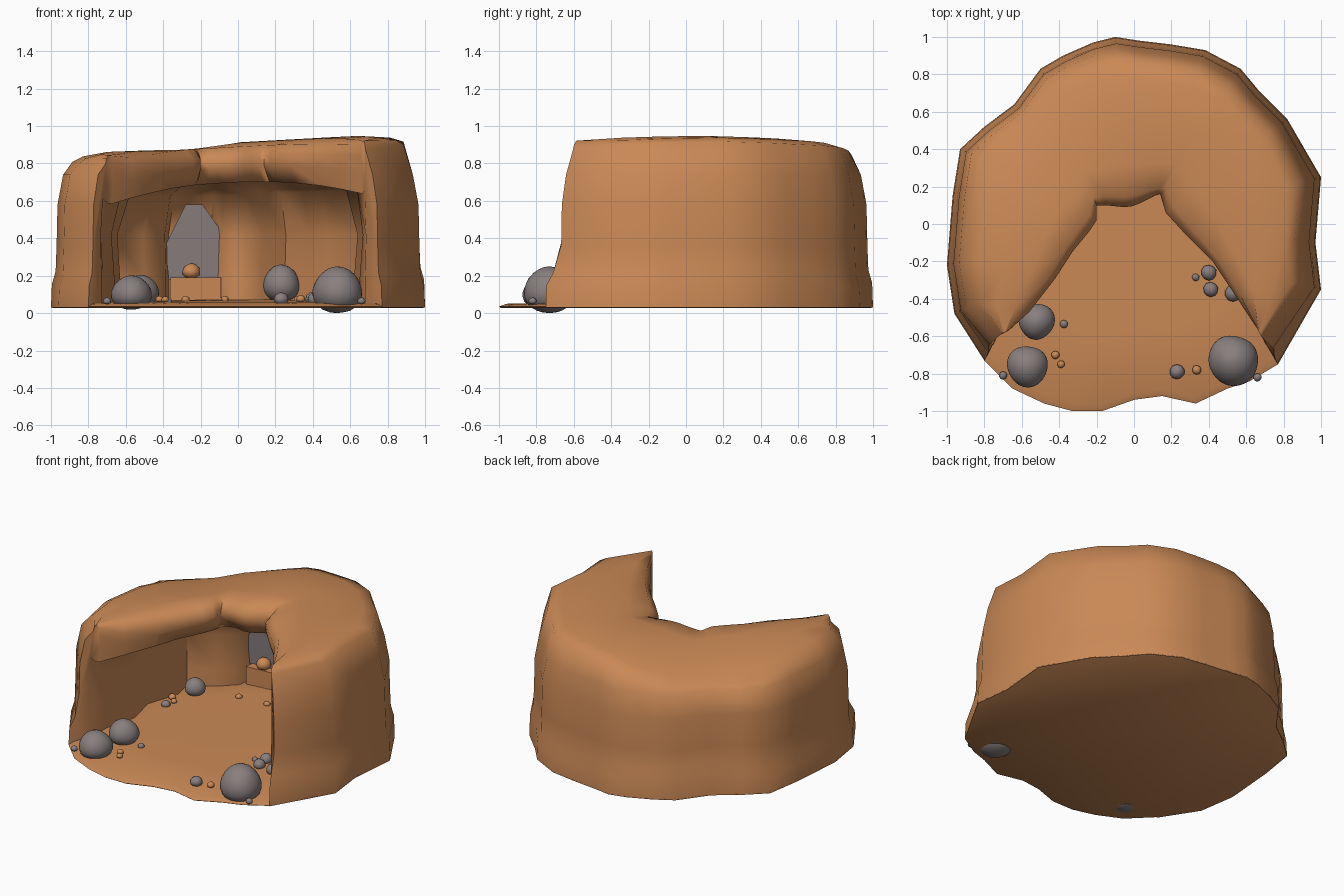
import bpy, bmesh, math, random
from mathutils import Vector

if "Cube" in bpy.data.objects:
    bpy.data.objects.remove(bpy.data.objects["Cube"])
random.seed(4)

def material(name, rgb):
    m = bpy.data.materials.new(name)
    m.diffuse_color = (*rgb, 1)
    m.use_nodes = True
    m.node_tree.nodes["Principled BSDF"].inputs["Base Color"].default_value = m.diffuse_color
    return m

CLAY = material("orange clay", (0.59, 0.25, 0.092))
STONE = material("grey stone", (0.25, 0.21, 0.21))

def make(name, verts, faces, mat, angle=40):
    me = bpy.data.meshes.new(name)
    me.from_pydata(verts, [], faces)
    bm = bmesh.new()
    bm.from_mesh(me)
    bmesh.ops.recalc_face_normals(bm, faces=bm.faces)
    bm.to_mesh(me)
    bm.free()
    me.materials.append(mat)
    ob = bpy.data.objects.new(name, me)
    bpy.context.collection.objects.link(ob)
    bpy.ops.object.select_all(action='DESELECT')
    ob.select_set(True)
    bpy.context.view_layer.objects.active = ob
    bpy.ops.object.shade_smooth_by_angle(angle=math.radians(angle))
    return ob

# Horseshoe stations, left arm to right arm: outer foot, roof edge, inner wall (x, y each)
STATIONS = [
    (-.80, -.73, -.67, -.57, -.73, -.60), (-.96, -.48, -.56, -.47, -.72, -.42),
    (-1.0, -.22, -.42, -.29, -.66, -.20), (-.97, .15, -.33, -.15, -.71, .02),
    (-.93, .40, -.24, -.04, -.63, .24), (-.80, .52, -.20, .02, -.66, .38),
    (-.64, .64, -.20, .06, -.50, .47), (-.50, .83, -.20, .10, -.385, .57),
    (-.38, .90, -.15, .10, -.37, .74), (-.22, .97, -.10, .095, -.14, .76),
    (-.10, 1.0, -.05, .09, -.085, .62), (.03, .98, -.01, .095, .05, .60),
    (.20, .96, .03, .11, .13, .65), (.38, .93, .07, .13, .25, .74),
    (.57, .83, .11, .15, .38, .60), (.67, .71, .14, .16, .48, .47),
    (.82, .56, .17, .06, .64, .38), (1.0, .25, .28, -.06, .62, .18),
    (.97, -.10, .42, -.20, .70, -.02), (1.0, -.35, .54, -.38, .65, -.33),
    (.77, -.75, .66, -.56, .68, -.60)]

# Outer wall: (height, inset scale)
OUTER = [(.03, 1), (.17, .995), (.24, .975), (.36, .97), (.58, .965), (.74, .935)]

def section(s, end):
    o, r, w = Vector(s[0:2]), Vector(s[2:4]), Vector(s[4:6])
    lip = random.uniform(-.04, .02)            # uneven foot ledge
    pts = []
    for z, k in OUTER:
        p = o * k
        if end:                                # arm ends lean back above the foot
            p.y += .06 * min(1, max(0, (z - .17) / .19))
        pts.append((*p, z + (lip if .1 < z < .3 else 0)))
    top = o * .885
    if end:
        top.y += .06
    zt = (.868 + .055 * top.x - .22 * max(0, -top.x) * max(0, top.y)
          - .05 * max(0, -top.y))              # roof sinks to the front and back left
    pts.append((*top, zt))
    zr = .885 + .06 * r.x - .05 * max(0, -r.y)
    for t, rise in ((.12, .024), (.4, .038), (.72, .03)):   # gently domed roof
        pts.append((*top.lerp(r, t), zt + (zr - zt) * t + rise))
    zu = .70 + .04 * r.x - .2 * r.x ** 2
    pts.append((*r.lerp(top, .07), zr + .005))
    pts.append((*r, zr - .05))                 # rounded roof edge
    pts.append((*r, (zr + zu) / 2 - .01))
    pts.append((*r.lerp(w, .08), zu))
    pts.append((*r.lerp(w, .5), zu + .005))    # underside
    pts.append((*r.lerp(w, .88), .635 + .03 * w.x))
    pts.append((*w.lerp(o, .05), .42))
    pts.append((*w, .18))
    pts.append((*w, .03))
    return pts

rings = [section(s, i in (0, len(STATIONS) - 1)) for i, s in enumerate(STATIONS)]
n = len(rings[0])
verts = [p for r in rings for p in r]
faces = [(i * n + j, i * n + (j + 1) % n, (i + 1) * n + (j + 1) % n, (i + 1) * n + j)
         for i in range(len(rings) - 1) for j in range(n)]
faces += [tuple(range(n)), tuple(range(len(verts) - n, len(verts)))]
make("cave_shell", verts, faces, CLAY, 70)

# Floor slab following the shell foot and an apron in front
APRON = [(.62, -.84), (.50, -.88), (.33, -.96), (.15, -.92), (0, -.94), (-.17, -1),
         (-.33, -1), (-.48, -.96), (-.65, -.88)]
outline = [s[:2] for s in STATIONS] + APRON
m = len(outline)
verts = []
for k, z in ((.99, .028), (1, .035), (.96, .05), (.6, .058)):
    verts += [(x * k, y * k, z + .015 * max(y, 0) * (z > .04)) for x, y in outline]
faces = [(l * m + i, l * m + (i + 1) % m, (l + 1) * m + (i + 1) % m, (l + 1) * m + i)
         for l in range(3) for i in range(m)]
faces += [tuple(range(m)), tuple(range(3 * m, 4 * m))]
make("cave_floor", verts, faces, CLAY)

# Grey blocked tunnel in the back wall and the ledge under it
NICHE = [(-.37, .18), (-.39, .36), (-.33, .48), (-.28, .58), (-.19, .58), (-.09, .44), (-.09, .18)]
make("tunnel_back", [(x, .66 + (x + .38) * .05 - .1 * max(0, z - .4), z) for x, z in NICHE],
     [tuple(range(len(NICHE)))], STONE)
ledge = [(x, y, z) for z in (.04, .19) for x, y in
         ((-.36, .60), (-.09, .62), (-.09, .72), (-.20, .80), (-.34, .74))]
make("tunnel_ledge", ledge,
     [tuple(range(5)), tuple(range(5, 10))] +
     [(i, (i + 1) % 5, 5 + (i + 1) % 5, 5 + i) for i in range(5)], CLAY)

# Boulders and pebbles: egg-shaped blobs
def rock(name, x, y, z, r, h, mat):
    bm = bmesh.new()
    bmesh.ops.create_icosphere(bm, subdivisions=2 if r < .05 else 3, radius=1)
    ph = random.uniform(0, 6)
    for v in bm.verts:
        c = v.co.copy()
        f = 1 - .14 * c.z + .05 * math.sin(3 * c.x + ph) * math.cos(2 * c.y + ph)
        v.co = (x + c.x * r * f, y + c.y * r * f, z + c.z * h)
    verts = [v.co[:] for v in bm.verts]
    faces = [[v.index for v in f.verts] for f in bm.faces]
    bm.free()
    make(name, verts, faces, mat, 60)

BOULDERS = [(.53, -.73, .125, .135, .125), (-.57, -.76, .11, .11, .092),
            (-.52, -.52, .12, .095, .085), (-.55, .31, .11, .065, .06),
            (.23, .68, .16, .10, .10)]
for b in BOULDERS:
    rock("boulder", *b, STONE)
GREY = [(.41, -.35, .04), (.40, -.26, .042), (.53, -.37, .045), (.33, -.285, .02),
        (.23, -.79, .04), (-.375, -.535, .022), (-.70, -.81, .022), (.66, -.82, .022), (-.60, .06, .03)]
TAN = [(-.42, -.70, .022), (-.39, -.75, .02), (.335, -.78, .025), (-.28, .41, .022),
       (-.07, .42, .022), (-.62, .16, .025), (-.58, .12, .02), (.32, .35, .022)]
for x, y, r in GREY:
    rock("pebble", x, y, .05 + r * .7, r, r * .85, STONE)
for x, y, r in TAN:
    rock("clay_pebble", x, y, .06 + r * .7, r, r * .8, CLAY)
rock("ledge_pebble", -.25, .64, .225, .048, .042, CLAY)
